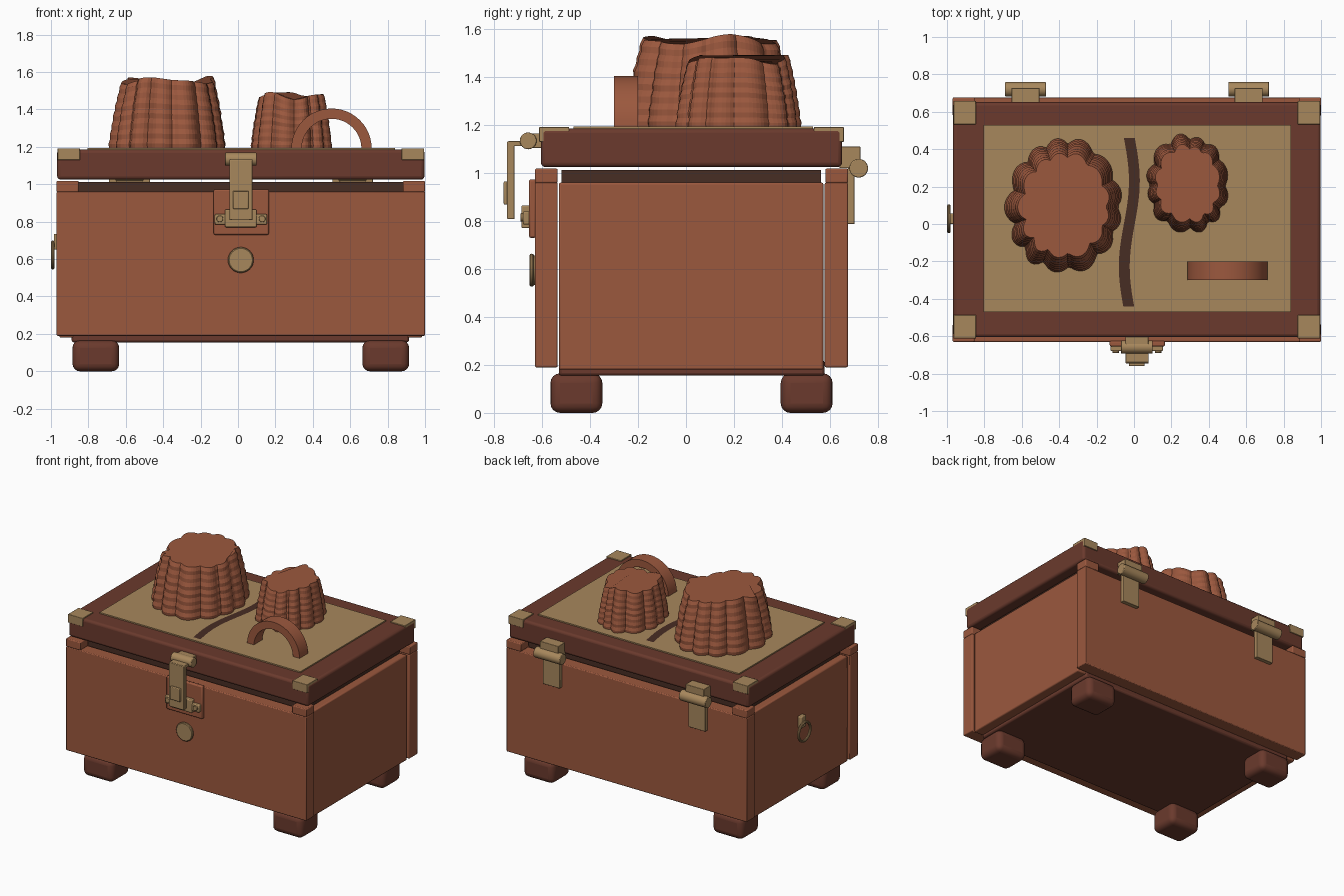
import bpy, bmesh, math, random
from mathutils import Matrix, Vector

if "Cube" in bpy.data.objects:
    bpy.data.objects.remove(bpy.data.objects["Cube"])

random.seed(4)


def material(name, rgb):
    m = bpy.data.materials.new(name)
    m.diffuse_color = (*rgb, 1)
    m.use_nodes = True
    m.node_tree.nodes["Principled BSDF"].inputs["Base Color"].default_value = m.diffuse_color
    return m


SIENNA = material("sienna wood", (0.33, 0.098, 0.048))
BROWN = material("dark red brown", (0.145, 0.042, 0.026))
DARK = material("umber", (0.064, 0.026, 0.017))
GOLD = material("old brass", (0.39, 0.245, 0.108))
CX, CY = 0.015, 0.023


def finish(bm, name, mat, bevel=0, segments=2, smooth=True):
    bmesh.ops.recalc_face_normals(bm, faces=bm.faces)
    me = bpy.data.meshes.new(name)
    bm.to_mesh(me)
    bm.free()
    ob = bpy.data.objects.new(name, me)
    me.materials.append(mat)
    bpy.context.collection.objects.link(ob)
    if bevel:
        mod = ob.modifiers.new("edges", "BEVEL")
        mod.width, mod.segments = bevel, segments
    if smooth:
        bpy.ops.object.select_all(action="DESELECT")
        ob.select_set(True)
        bpy.context.view_layer.objects.active = ob
        bpy.ops.object.shade_smooth_by_angle()
    return ob


def box(name, x, y, z, mat, bevel=0, segments=2):
    bm = bmesh.new()
    size = [b - a for a, b in (x, y, z)]
    mid = [(a + b) / 2 for a, b in (x, y, z)]
    bmesh.ops.create_cube(bm, size=1, matrix=Matrix.Translation(mid) @ Matrix.Diagonal((*size, 1)))
    return finish(bm, name, mat, bevel, segments)


def cylinder(name, centre, r, length, axis, mat, bevel=0):
    bm = bmesh.new()
    rot = Matrix.Rotation(math.pi / 2, 4, "Y" if axis == "X" else "X")
    bmesh.ops.create_cone(bm, cap_ends=True, segments=32, radius1=r, radius2=r, depth=length,
                          matrix=Matrix.Translation(centre) @ rot)
    return finish(bm, name, mat, bevel)


def ring(name, centre, major, minor, axis, mat):
    axis_x = axis == "X"
    bm = bmesh.new()
    n, k = 32, 10
    grid = []
    for i in range(n):
        a = math.tau * i / n
        row = []
        for j in range(k):
            b = math.tau * j / k
            rad = major + minor * math.cos(b)
            u, v, w = rad * math.cos(a), rad * math.sin(a), minor * math.sin(b)
            row.append(bm.verts.new(Vector(centre) + Vector((w, u, v) if axis_x else (u, w, v))))
        grid.append(row)
    for i in range(n):
        for j in range(k):
            p, q = grid[i], grid[(i + 1) % n]
            bm.faces.new((p[j], q[j], q[(j + 1) % k], p[(j + 1) % k]))
    return finish(bm, name, mat)


# Chest body: long walls, recessed end walls, base and dark inner rim
box("front_wall", (-0.97, 1.0), (-0.63, -0.535), (0.19, 0.96), SIENNA, 0.006)
box("back_wall", (-0.97, 1.0), (0.578, 0.675), (0.19, 0.96), SIENNA, 0.006)
for side, x in (("left", (-0.955, -0.86)), ("right", (0.89, 0.985))):
    box(side + "_wall", x, (-0.53, 0.573), (0.18, 0.96), SIENNA, 0.008)
box("base", (-0.89, 0.915), (-0.53, 0.578), (0.155, 0.22), BROWN, 0.012)
box("inner_rim", (-0.9, 0.93), (-0.52, 0.563), (0.22, 1.013), DARK)

# Corner caps, brass lid corners and feet
for sx in (-1, 1):
    for sy in (-1, 1):
        def span(c, s, a, b):
            return tuple(sorted((c + s * a, c + s * b)))
        tag = ("right" if sx > 0 else "left") + ("_back" if sy > 0 else "_front")
        box("corner_cap_" + tag, span(CX, sx, 0.867, 0.985), span(CY, sy, 0.558, 0.653),
            (0.958, 1.018), SIENNA, 0.006)
        box("brass_corner_" + tag, span(CX, sx, 0.86, 0.98), span(CY, sy, 0.51, 0.635),
            (1.13, 1.192), GOLD, 0.003)
        box("foot_" + tag, span(CX, sx, 0.65, 0.9), span(CY, sy, 0.372, 0.588),
            (0.0, 0.165), BROWN, 0.04, 4)

# Lid with brass top panel
box("lid", (-0.967, 0.997), (-0.605, 0.651), (1.025, 1.185), BROWN, 0.018, 3)
box("top_panel", (-0.805, 0.84), (-0.47, 0.53), (1.17, 1.194), GOLD)

# Winding stripe on the panel
bm = bmesh.new()
last = None
for i in range(25):
    t = i / 24
    y = 0.46 - 0.9 * t
    x = -0.025 - 0.027 * math.sin(math.tau * (t * 0.98 - 0.5)) 
    pair = [bm.verts.new((x + s * 0.029, y, 1.198)) for s in (-1, 1)]
    if last:
        bm.faces.new((last[0], pair[0], pair[1], last[1]))
    last = pair
bmesh.ops.solidify(bm, geom=bm.faces[:], thickness=0.006)
finish(bm, "winding_stripe", DARK, smooth=False)


# Fluted rock mounds with uneven layers and a wavy cut top
def mound(name, cx, cy, rx, ry, height, lobes, wave, taper):
    bm = bmesh.new()
    n, layers, z0 = lobes * 8, 14, 1.19
    size = [1 + random.uniform(-0.035, 0.035) for _ in range(lobes)]
    phase = random.uniform(0, 6)
    rows = []
    for k in range(layers + 1):
        t = k / layers
        shrink = 1 - taper * (0.55 * t + 0.45 * t * t)
        step = 0.008 * (1 if k % 2 else -1) + random.uniform(-0.004, 0.004)
        row = []
        for i in range(n):
            a = math.tau * i / n
            u = i / 8 + 0.12 * math.sin(3 * a + phase)
            flute = abs(math.sin(math.pi * u)) ** 0.8
            r = (0.875 + 0.12 * flute) * size[int(u) % lobes] ** flute * shrink + step
            top = height + wave * math.sin(3 * a + phase) + 0.5 * wave * math.sin(5 * a)
            row.append(bm.verts.new((cx + rx * r * math.cos(a), cy + ry * r * math.sin(a), z0 + top * t)))
        rows.append(row)
    for low, high in zip(rows, rows[1:]):
        for i in range(n):
            j = (i + 1) % n
            bm.faces.new((low[i], low[j], high[j], high[i]))
    bm.faces.new(rows[-1])
    bm.faces.new(rows[0][::-1])
    return finish(bm, name, SIENNA, smooth=False)


mound("large_mound", -0.37, 0.1, 0.315, 0.37, 0.365, 13, 0.016, 0.21)
mound("small_mound", 0.288, 0.215, 0.225, 0.265, 0.283, 12, 0.014, 0.2)

# Arch on the panel
bm = bmesh.new()
last = None
for i in range(25):
    a = math.pi * i / 24
    four = [bm.verts.new((0.5 + r * math.cos(a), y, 1.19 + r * math.sin(a)))
            for r, y in ((0.215, -0.3), (0.215, -0.2), (0.16, -0.2), (0.16, -0.3))]
    if last:
        for j in range(4):
            bm.faces.new((last[j], four[j], four[(j + 1) % 4], last[(j + 1) % 4]))
    if i in (0, 24):
        bm.faces.new(four)
    last = four
finish(bm, "arch", SIENNA)

# Back hinges
for side, x in (("left", -0.58), ("right", 0.613)):
    box("hinge_leaf_" + side, (x - 0.07, x + 0.07), (0.672, 0.703), (0.787, 1.02), GOLD, 0.003)
    box("hinge_block_" + side, (x - 0.075, x + 0.075), (0.64, 0.727), (1.02, 1.11), GOLD, 0.003)
    cylinder("hinge_barrel_" + side, (x, 0.72, 1.02), 0.039, 0.218, "X", GOLD, 0.004)

# Front latch
box("latch_backing", (-0.13, 0.165), (-0.655, -0.625), (0.73, 0.973), SIENNA, 0.008)
box("latch_base", (-0.125, 0.155), (-0.68, -0.65), (0.785, 0.84), GOLD, 0.006)
box("latch_catch", (-0.07, 0.1), (-0.686, -0.65), (0.77, 0.865), GOLD, 0.006)
box("latch_strap", (-0.045, 0.078), (-0.746, -0.714), (0.808, 1.132), GOLD, 0.004)
box("latch_arm", (-0.045, 0.078), (-0.74, -0.65), (1.112, 1.134), GOLD, 0.003)
box("latch_tongue", (-0.027, 0.056), (-0.76, -0.74), (0.868, 0.965), GOLD, 0.005)
box("latch_mount", (-0.045, 0.078), (-0.66, -0.6), (1.105, 1.165), GOLD, 0.004)
cylinder("latch_barrel", (CX, -0.658, 1.134), 0.035, 0.17, "X", GOLD, 0.004)
for x in (-0.097, 0.129):
    cylinder("latch_screw", (x, -0.683, 0.815), 0.018, 0.014, "Y", GOLD, 0.003)

# Round lock button
cylinder("lock_disc", (CX, -0.638, 0.595), 0.062, 0.03, "Y", GOLD)
ring("lock_rim", (CX, -0.643, 0.595), 0.059, 0.01, "Y", GOLD)

# Pull ring on the left end
box("ring_mount", (-0.985, -0.95), (0.0, 0.056), (0.65, 0.735), GOLD, 0.006)
ring("pull_ring", (-0.99, 0.028, 0.622), 0.068, 0.0095, "X", GOLD)
